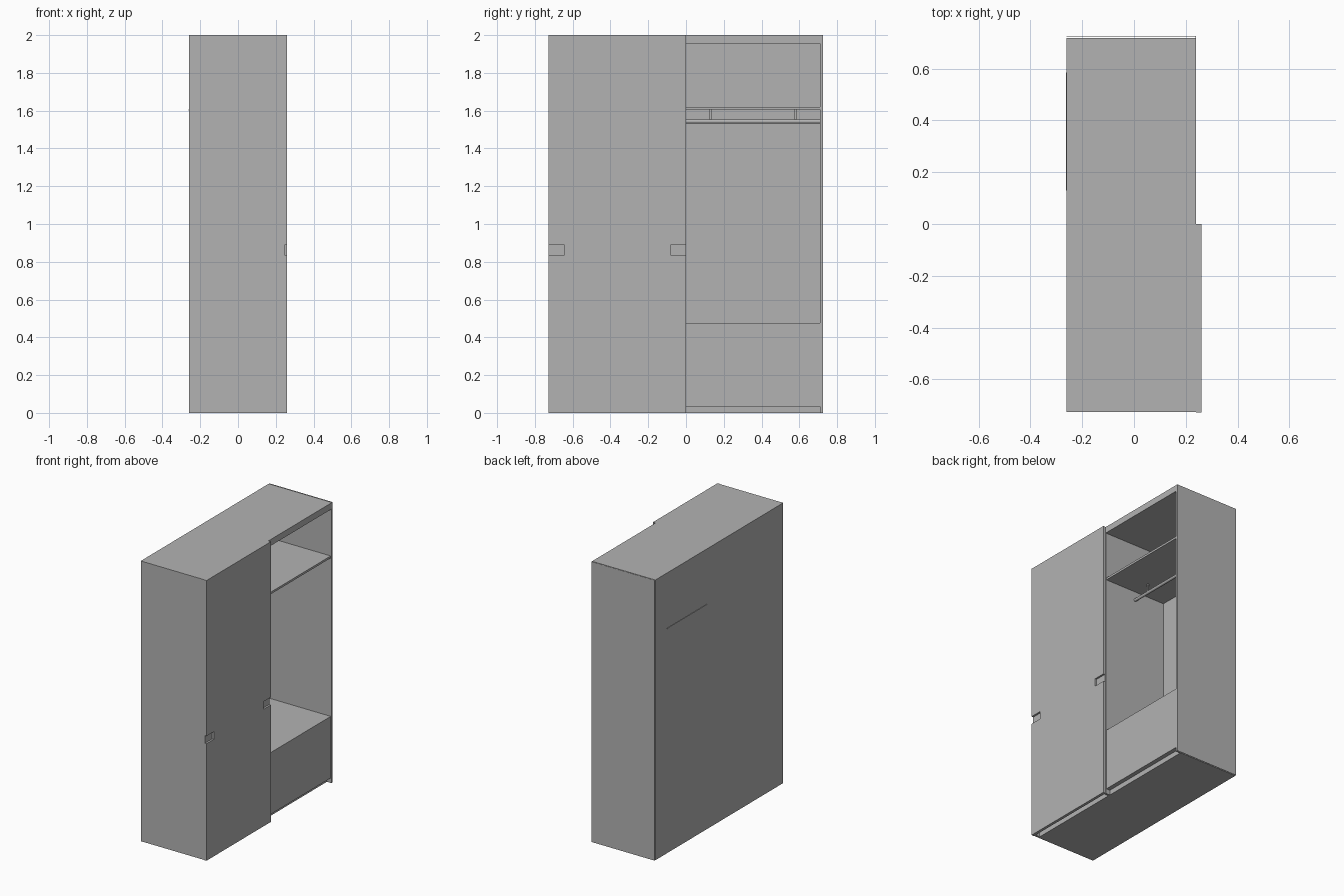
import bpy
import bmesh
import math

cube = bpy.data.objects.get("Cube")
if cube:
    bpy.data.objects.remove(cube, do_unlink=True)

grey = bpy.data.materials.new("plain grey")
grey.use_nodes = True
grey.diffuse_color = (0.45, 0.45, 0.45, 1)
grey.node_tree.nodes["Principled BSDF"].inputs["Base Color"].default_value = (0.45, 0.45, 0.45, 1)


def finish(name, bm):
    bmesh.ops.recalc_face_normals(bm, faces=bm.faces)
    mesh = bpy.data.meshes.new(name)
    bm.to_mesh(mesh)
    bm.free()
    mesh.materials.append(grey)
    obj = bpy.data.objects.new(name, mesh)
    bpy.context.collection.objects.link(obj)
    return obj


def box(name, x, y, z):
    """Box from (min, max) pairs along each axis."""
    bm = bmesh.new()
    bmesh.ops.create_cube(bm, size=1)
    for v in bm.verts:
        v.co = [r[0] if c < 0 else r[1] for c, r in zip(v.co, (x, y, z))]
    return finish(name, bm)


def prism(name, profile, x0, x1):
    """Extrude a y-z profile along x."""
    bm = bmesh.new()
    face = bm.faces.new([bm.verts.new((x0, y, z)) for y, z in profile])
    out = bmesh.ops.extrude_face_region(bm, geom=[face])
    for g in out["geom"]:
        if isinstance(g, bmesh.types.BMVert):
            g.co.x = x1
    return finish(name, bm)


BACK, FRONT = -0.26, 0.24      # carcass depth
INNER = 0.71                   # inside face of the end panels
OUTER = 0.725                  # outside face of the end panels
BASE, TOP = 0.035, 1.955       # underside of drawer block, underside of top

# Carcass
box("side_panel_closed_end", (BACK, FRONT), (-OUTER, -INNER), (0, 2))
box("side_panel_open_end", (BACK, FRONT), (INNER, 0.717), (0, 2))
box("side_cover_sheet", (BACK, FRONT), (0.7235, OUTER), (0, 2))
box("side_front_edging", (FRONT - 0.002, FRONT), (0.717, 0.7235), (0, 2))
box("top_panel", (BACK, FRONT), (-INNER, INNER), (TOP, 2))
box("back_panel", (BACK, BACK + 0.01), (-INNER, INNER), (0, TOP))
box("centre_partition", (BACK + 0.01, FRONT - 0.001), (-0.015, 0), (0, TOP))
box("plinth", (BACK + 0.01, FRONT - 0.035), (-INNER, INNER), (0, BASE))

# Shelf and drawer block in each bay
for side, y in (("open", (0, INNER)), ("closed", (-INNER, -0.015))):
    box(side + "_bay_shelf", (BACK + 0.01, FRONT - 0.005), y, (1.605, 1.62))
    box(side + "_bay_drawer_block", (BACK + 0.01, FRONT - 0.005), y, (BASE, 0.475))

# Hanging rail with two hangers and a mounting strip under the shelf
bm = bmesh.new()
bmesh.ops.create_cone(bm, cap_ends=True, segments=20, radius1=0.0105, radius2=0.0105, depth=INNER)
for v in bm.verts:
    v.co = (v.co.x - 0.01, v.co.z + INNER / 2, v.co.y + 1.543)
rail = finish("hanging_rail", bm)
for p in rail.data.polygons:
    p.use_smooth = len(p.vertices) == 4
for i, y in enumerate((0.13, 0.58)):
    box("rail_hanger_%d" % (i + 1), (-0.015, -0.005), (y - 0.005, y + 0.005), (1.548, 1.605))
box("rail_mounting_strip", (-0.263, -0.25), (0.13, 0.585), (1.601, 1.606))

# Sliding door: backing board and a front skin notched for the finger grips
Y0, Y1, GZ0, GZ1, GRIP = -0.727, 0.0, 0.835, 0.89, 0.083
box("door_backing", (FRONT, 0.247), (Y0, Y1), (0, 2))
prism("door_front_skin", [
    (Y0, 0), (Y1, 0), (Y1, GZ0), (Y1 - GRIP, GZ0), (Y1 - GRIP, GZ1), (Y1, GZ1),
    (Y1, 2), (Y0, 2), (Y0, GZ1), (Y0 + GRIP, GZ1), (Y0 + GRIP, GZ0), (Y0, GZ0)],
    0.247, 0.26)
